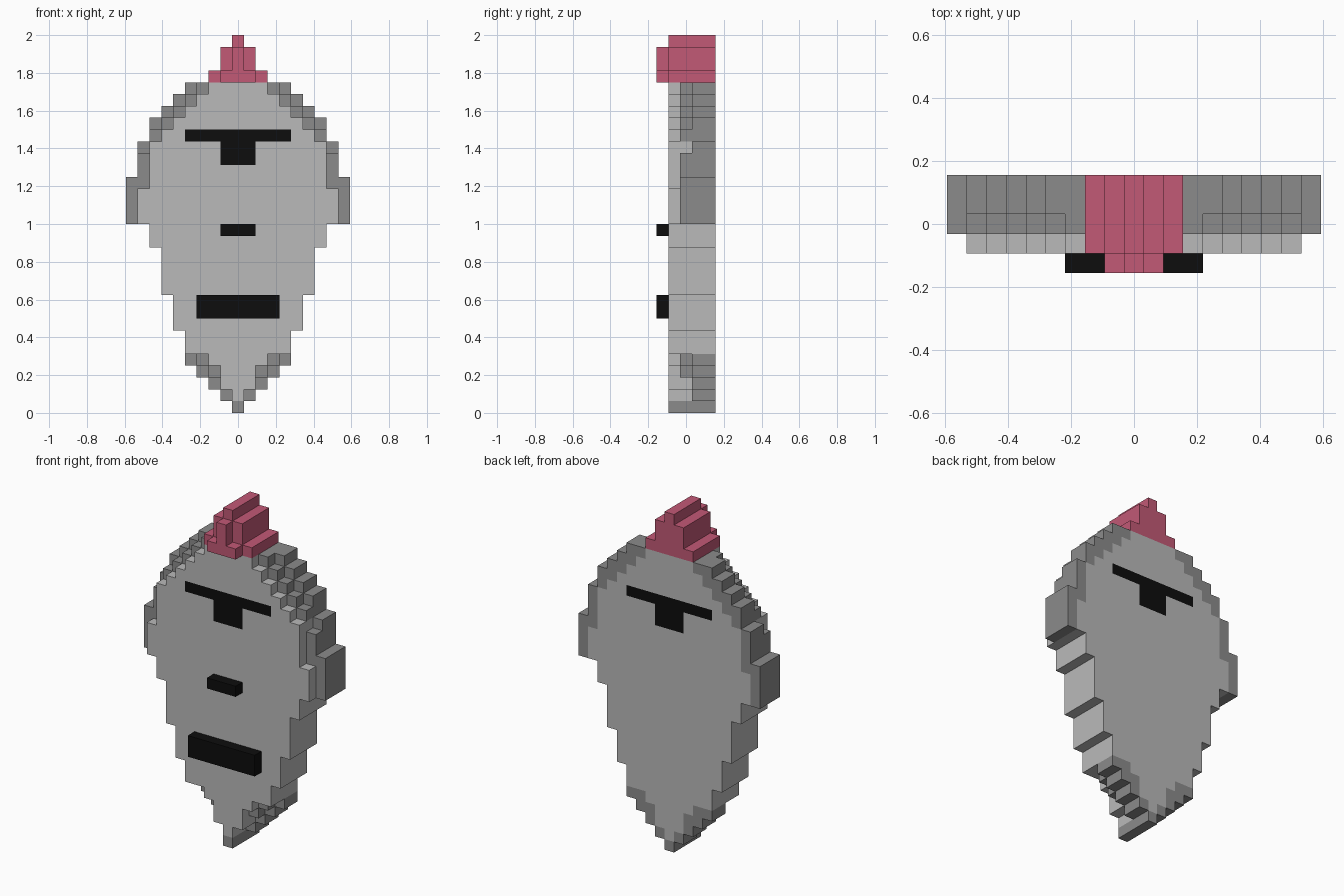
import bpy, bmesh, math
from mathutils import Vector

cube = bpy.data.objects.get("Cube")
if cube:
    bpy.data.objects.remove(cube, do_unlink=True)

U = 2 / 32                      # block size
DEPTH = 5                       # blocks from front to back
ALL_HEAD = range(1, DEPTH)      # depth layers of the head slab


def material(name, rgb):
    m = bpy.data.materials.new(name)
    m.use_nodes = True
    m.diffuse_color = (*rgb, 1)
    m.node_tree.nodes["Principled BSDF"].inputs["Base Color"].default_value = (*rgb, 1)
    return m


LIGHT = material("light grey", (0.49, 0.49, 0.49))
DARK = material("dark grey", (0.26, 0.26, 0.26))
PINK = material("pink", (0.54, 0.10, 0.18))
BLACK = material("black", (0.004, 0.004, 0.004))


def slab(reach, rows, layers):
    """Cells of a symmetric bar that reaches the same count either side of the middle."""
    return {(x, y, z) for x in range(-reach, reach + 1) for y in layers for z in rows}


def build(name, cells, mats, rule=lambda c: 0):
    """Outer skin of a set of cells, with flat areas merged."""
    bm = bmesh.new()
    for c in sorted(cells):
        centre = Vector((c[0], c[1] - (DEPTH - 1) / 2, c[2] + 0.5))
        for axis in range(3):
            for sign in (-1, 1):
                step = Vector([sign if i == axis else 0 for i in range(3)])
                if tuple(int(a + b) for a, b in zip(c, step)) in cells:
                    continue
                u = Vector([1 if i == (axis + 1) % 3 else 0 for i in range(3)])
                v = step.cross(u)
                corners = [centre + (step + a * u + b * v) / 2
                           for a, b in ((-1, -1), (1, -1), (1, 1), (-1, 1))]
                face = bm.faces.new([bm.verts.new(p * U) for p in corners])
                face.material_index = rule(c)
    bmesh.ops.remove_doubles(bm, verts=bm.verts, dist=U / 100)
    bmesh.ops.dissolve_limit(bm, angle_limit=math.radians(1), verts=bm.verts,
                             edges=bm.edges, delimit={'MATERIAL'})
    mesh = bpy.data.meshes.new(name)
    bm.to_mesh(mesh)
    bm.free()
    for m in mats:
        mesh.materials.append(m)
    obj = bpy.data.objects.new(name, mesh)
    bpy.context.collection.objects.link(obj)


# Head: half widths per row from chin to crown, for the front, middle and back layers
cheeks = [4, 4, 5, 5, 5, 6, 6, 6, 6, 7, 7]
front = [0, 0, 1, 1, 2] + cheeks + [8, 8, 8, 7, 7, 7, 7, 6, 5, 4, 3, 2]
middle = [0, 0, 1, 2, 3] + cheeks + [9, 9, 9, 9, 8, 8, 7, 7, 6, 5, 4, 3]
back = [0, 1, 2, 3, 4] + cheeks + [9, 9, 9, 9, 8, 8, 8, 7, 7, 6, 5, 4]
head = set()
for layer, widths in zip(ALL_HEAD, (front, middle, back, back)):
    for row, reach in enumerate(widths):
        head |= slab(reach, [row], [layer])

# Eye band and bridge, flush with the face and running through the head
eyes = slab(4, [23], ALL_HEAD) | slab(1, [21, 22], ALL_HEAD)


def head_colour(c):
    if c in eyes:
        return 2
    return 0 if c[2] > 0 and abs(c[0]) <= front[c[2]] else 1


build("head", head, [LIGHT, DARK, BLACK], head_colour)

# Hair crest: stepped ridge with a narrow front tuft
crest = slab(2, [28], ALL_HEAD) | slab(1, [29, 30], ALL_HEAD) | slab(0, [31], ALL_HEAD)
tuft = slab(1, [28], [0]) | slab(0, [29, 30], [0])
build("hair_crest", crest | tuft, [PINK])

# Raised nose and mouth
build("nose", slab(1, [15], [0]), [BLACK])
build("mouth", slab(3, [8, 9], [0]), [BLACK])
